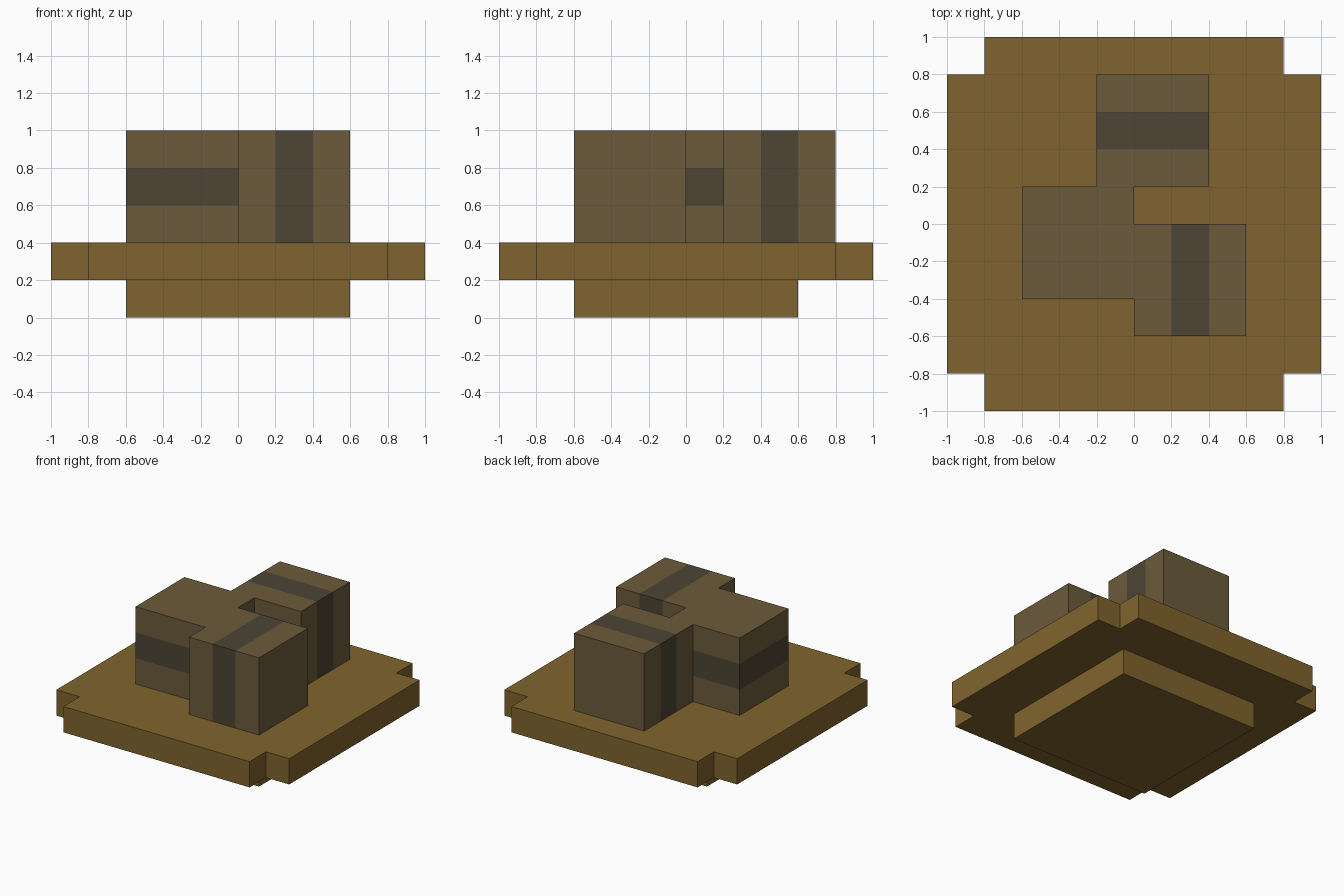
import bpy, bmesh
from mathutils import Vector, Matrix

cube = bpy.data.objects.get("Cube")
if cube:
    bpy.data.objects.remove(cube, do_unlink=True)


def material(name, hex_code):
    srgb = [int(hex_code[i:i + 2], 16) / 255 for i in (0, 2, 4)]
    color = [c / 12.92 if c <= 0.04045 else ((c + 0.055) / 1.055) ** 2.4 for c in srgb] + [1.0]
    mat = bpy.data.materials.new(name)
    mat.use_nodes = True
    mat.diffuse_color = color
    mat.node_tree.nodes["Principled BSDF"].inputs["Base Color"].default_value = color
    return mat


ochre = material("ochre", "80642E")
brown = material("brown", "6C5B3B")
dark_brown = material("dark brown", "4D4535")


def add_object(name, bm, *mats):
    bmesh.ops.recalc_face_normals(bm, faces=bm.faces)
    mesh = bpy.data.meshes.new(name)
    bm.to_mesh(mesh)
    bm.free()
    for mat in mats:
        mesh.materials.append(mat)
    obj = bpy.data.objects.new(name, mesh)
    bpy.context.collection.objects.link(obj)
    return obj


def box(center, size):
    bm = bmesh.new()
    bmesh.ops.create_cube(bm, size=1,
                          matrix=Matrix.Translation(center) @ Matrix.Diagonal((*size, 1)))
    return bm


def banded_block(name, center, axis):
    """Cube with a dark band running round its middle, across the given axis."""
    center = Vector(center)
    bm = box(center, (0.6, 0.6, 0.6))
    normal = Vector([float(i == axis) for i in range(3)])
    for side in (-0.1, 0.1):
        bmesh.ops.bisect_plane(bm, geom=bm.verts[:] + bm.edges[:] + bm.faces[:],
                               plane_co=center + normal * side, plane_no=normal)
    for face in bm.faces:
        offset = face.calc_center_median()[axis] - center[axis]
        face.material_index = int(abs(offset) < 0.1)
    add_object(name, bm, brown, dark_brown)


# Square foot
add_object("foot", box((0, 0, 0.1), (1.2, 1.2, 0.2)), ochre)

# Plate with notched corners, extruded from its outline
quarter = [(1, 0.8), (0.8, 0.8), (0.8, 1)]
outline = []
for turn in range(4):
    outline += quarter
    quarter = [(-y, x) for x, y in quarter]
bm = bmesh.new()
face = bm.faces.new([bm.verts.new((x, y, 0.2)) for x, y in outline])
top = bmesh.ops.extrude_face_region(bm, geom=[face], use_keep_orig=True)["geom"]
bmesh.ops.translate(bm, verts=[v for v in top if isinstance(v, bmesh.types.BMVert)],
                    vec=(0, 0, 0.2))
add_object("notched_plate", bm, ochre)

# Three banded blocks, each banded across a different axis
banded_block("front_block", (0.3, -0.3, 0.7), 0)
banded_block("back_block", (0.1, 0.5, 0.7), 1)
banded_block("side_block", (-0.3, -0.1, 0.7), 2)
